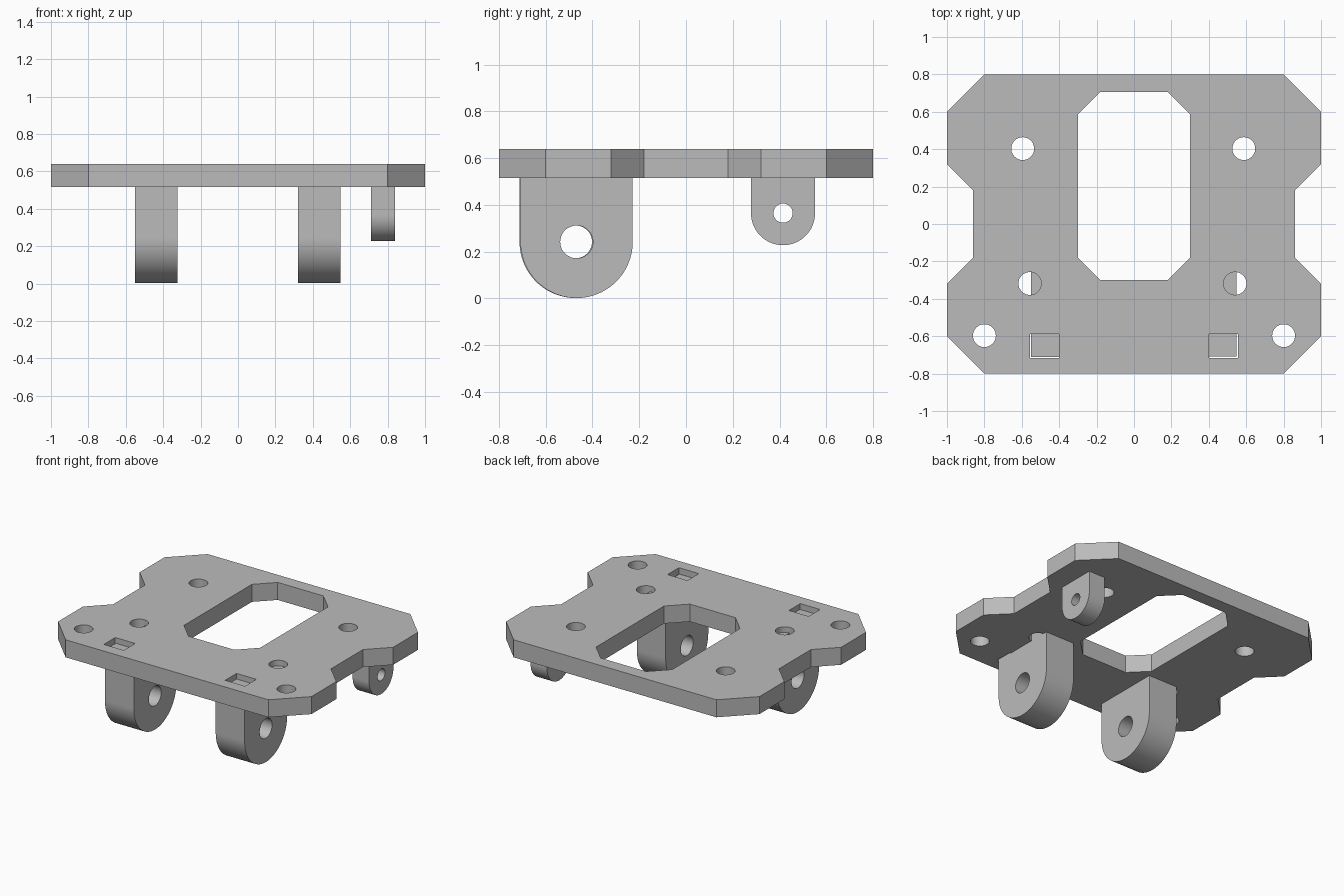
import bpy
import bmesh
from math import pi, cos, sin, radians
from mathutils import Matrix, Euler

cube = bpy.data.objects.get("Cube")
if cube:
    bpy.data.objects.remove(cube, do_unlink=True)

grey = bpy.data.materials.new("plain grey")
grey.use_nodes = True
color = (0.5, 0.5, 0.5, 1)
grey.diffuse_color = color
grey.node_tree.nodes["Principled BSDF"].inputs["Base Color"].default_value = color


def arc(cx, cy, r, start=0.0, end=2 * pi, steps=64):
    """Points along an arc; a full circle omits its closing point."""
    count = steps if end - start >= 2 * pi else steps + 1
    return [(cx + r * cos(start + (end - start) * i / steps),
             cy + r * sin(start + (end - start) * i / steps)) for i in range(count)]


def rectangle(x0, x1, y0, y1):
    return [(x0, y0), (x1, y0), (x1, y1), (x0, y1)]


def extruded(name, loops, thickness, matrix):
    """Solid from an outer profile and the holes inside it."""
    curve = bpy.data.curves.new(name + " profile", "CURVE")
    curve.dimensions = "2D"
    curve.fill_mode = "BOTH"
    curve.extrude = thickness / 2
    for loop in loops:
        spline = curve.splines.new("POLY")
        spline.points.add(len(loop) - 1)
        for point, (x, y) in zip(spline.points, loop):
            point.co = (x, y, 0, 1)
        spline.use_cyclic_u = True
    temp = bpy.data.objects.new(name + " temp", curve)
    mesh = bpy.data.meshes.new_from_object(temp)
    bpy.data.objects.remove(temp)
    bpy.data.curves.remove(curve)

    # Weld caps to walls, then place
    bm = bmesh.new()
    bm.from_mesh(mesh)
    bmesh.ops.remove_doubles(bm, verts=bm.verts, dist=0.0005)
    bmesh.ops.recalc_face_normals(bm, faces=bm.faces)
    bmesh.ops.transform(bm, matrix=matrix, verts=bm.verts)
    bm.to_mesh(mesh)
    bm.free()
    mesh.name = name
    mesh.materials.clear()
    mesh.materials.append(grey)
    mesh.shade_smooth()
    mesh.set_sharp_from_angle(angle=radians(25))
    obj = bpy.data.objects.new(name, mesh)
    bpy.context.collection.objects.link(obj)
    return obj


PLATE_BOTTOM, PLATE_TOP = 0.515, 0.64

# Base plate: notched outline with window, screw holes and slots
half = [(0.8, 0.8), (1, 0.6), (1, 0.32), (0.86, 0.18),
        (0.86, -0.18), (1, -0.32), (1, -0.6), (0.8, -0.8)]
outline = half + [(-x, y) for x, y in reversed(half)]
half_window = [(0.18, 0.705), (0.3, 0.585), (0.3, -0.18), (0.18, -0.3)]
window = half_window + [(-x, y) for x, y in reversed(half_window)]
holes = [arc(x, y, 0.061) for x, y in
         [(-0.595, 0.403), (0.587, 0.403), (-0.8, -0.597), (0.8, -0.597),
          (-0.557, -0.318), (0.54, -0.318)]]
slots = [rectangle(-0.557, -0.4, -0.716, -0.588), rectangle(0.4, 0.557, -0.716, -0.588)]
extruded("base_plate", [outline, window] + holes + slots, PLATE_TOP - PLATE_BOTTOM,
         Matrix.Translation((0, 0, (PLATE_BOTTOM + PLATE_TOP) / 2)))


def lug(name, x0, x1, y, z, radius, bore, top):
    """Hanging hinge ear: rounded bottom, flat top and a cross bore."""
    profile = arc(0, 0, radius, pi, 2 * pi) + [(radius, top - z), (-radius, top - z)]
    turn = Euler((pi / 2, 0, pi / 2)).to_matrix().to_4x4()
    place = Matrix.Translation(((x0 + x1) / 2, y, z))
    extruded(name, [profile, arc(0, 0, bore)], x1 - x0, place @ turn)


# Hinge ears; the large pair rises into the plate and fills the slots
lug("left_hinge_ear", 0.32, 0.548, -0.468, 0.242, 0.24, 0.07, 0.6)
lug("right_hinge_ear", -0.552, -0.324, -0.472, 0.242, 0.24, 0.07, 0.6)
lug("rear_small_ear", 0.71, 0.84, 0.415, 0.365, 0.137, 0.041, 0.53)
